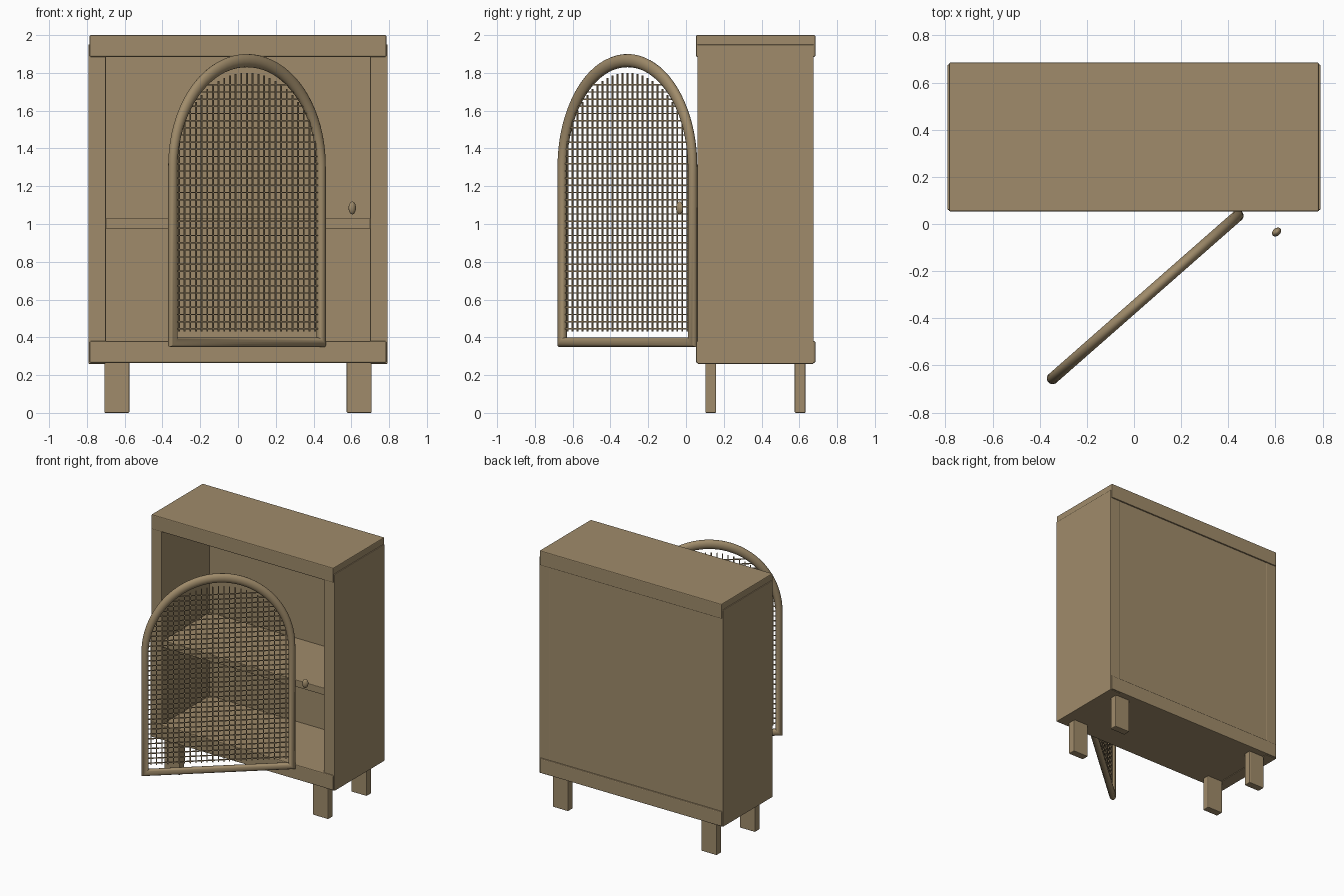
import bpy, bmesh, math
from mathutils import Matrix, Vector

if "Cube" in bpy.data.objects:
    bpy.data.objects.remove(bpy.data.objects["Cube"])

# Single warm wood colour
wood = bpy.data.materials.new("light_brown_wood")
wood.use_nodes = True
COLOR = (0.35, 0.26, 0.145, 1)
wood.diffuse_color = COLOR
bsdf = wood.node_tree.nodes["Principled BSDF"]
bsdf.inputs["Base Color"].default_value = COLOR
bsdf.inputs["Roughness"].default_value = 0.7


def finish(name, bm):
    bmesh.ops.recalc_face_normals(bm, faces=bm.faces)
    mesh = bpy.data.meshes.new(name)
    bm.to_mesh(mesh)
    bm.free()
    obj = bpy.data.objects.new(name, mesh)
    bpy.context.collection.objects.link(obj)
    mesh.materials.append(wood)
    return obj


def add_box(bm, lo, hi):
    lo, hi = Vector(lo), Vector(hi)
    bmesh.ops.create_cube(bm, size=1, matrix=Matrix.Translation((lo + hi) / 2)
                          @ Matrix.Diagonal((*(hi - lo), 1)))


def box(name, lo, hi, bevel=0.006):
    bm = bmesh.new()
    add_box(bm, lo, hi)
    obj = finish(name, bm)
    if bevel:
        mod = obj.modifiers.new("Bevel", 'BEVEL')
        mod.width = bevel
        mod.segments = 2
    return obj


def smooth(obj):
    bpy.ops.object.select_all(action='DESELECT')
    obj.select_set(True)
    bpy.context.view_layer.objects.active = obj
    bpy.ops.object.shade_smooth_by_angle(angle=math.radians(40))


# Cabinet carcass
box("top_slab", (-0.785, 0.053, 1.885), (0.785, 0.685, 2.0))
box("bottom_slab", (-0.785, 0.053, 0.265), (0.785, 0.685, 0.38))
for side, s in (("right", -1), ("left", 1)):
    x0, x1 = sorted((s * 0.70, s * 0.792))
    box(side + "_panel", (x0, 0.06, 0.26), (x1, 0.676, 1.95), 0.004)
box("back_panel", (-0.71, 0.65, 0.37), (0.71, 0.675, 1.89), 0)
box("shelf", (-0.705, 0.075, 0.975), (0.705, 0.655, 1.03), 0.004)

# Legs
for side, s in (("right", -1), ("left", 1)):
    for end, y in (("front", 0.102), ("back", 0.575)):
        x0, x1 = sorted((s * 0.575, s * 0.708))
        box(f"{end}_{side}_leg", (x0, y, 0), (x1, y + 0.058, 0.275))

# Open arched door, modelled in its own plane and then swung round
HALF, BASE, SPRING, RISE, TUBE = 0.5225, 0.374, 1.30, 0.565, 0.025
swing = Matrix.Translation((0.0475, -0.31, 0)) @ Matrix.Rotation(math.radians(41.3), 4, 'Z')

# Tube path: centre point and outward offset, thicker at the crown
path = [(Vector((s * HALF, 0, BASE)), Vector((s, 0, -1)) * TUBE) for s in (-1, 1)]
STEPS = 40
for i in range(STEPS + 1):
    a = math.pi * i / STEPS
    c, s = math.cos(a), math.sin(a)
    normal = Vector((c / HALF, 0, s / RISE)).normalized()
    path.append((Vector((HALF * c, 0, SPRING + RISE * s)), normal * (TUBE + 0.01 * s)))

bm = bmesh.new()
SIDES = 14
rings = []
for centre, out in path:
    angles = [math.tau * k / SIDES for k in range(SIDES)]
    rings.append([bm.verts.new(centre + out * math.cos(t) + Vector((0, TUBE * math.sin(t), 0)))
                  for t in angles])
for i, ring in enumerate(rings):
    after = rings[(i + 1) % len(rings)]
    for k in range(SIDES):
        n = (k + 1) % SIDES
        bm.faces.new((ring[k], ring[n], after[n], after[k]))
door_frame = finish("door_frame", bm)
door_frame.matrix_world = swing
smooth(door_frame)

# Wire mesh clipped to the arch opening
bm = bmesh.new()
PITCH, WIRE = 0.038, 0.0035
for i in range(-12, 13):
    x = i * 0.04
    top = SPRING + 0.50 * math.sqrt(1 - (x / 0.5) ** 2)
    add_box(bm, (x - WIRE, -WIRE, 0.43), (x + WIRE, WIRE, top))
z = 0.445
while z < 1.77:
    rise = max(0, z - SPRING) / 0.53
    w = 0.503 * math.sqrt(1 - rise ** 2)
    add_box(bm, (-w, -WIRE, z - WIRE), (w, WIRE, z + WIRE))
    z += PITCH
finish("door_mesh", bm).matrix_world = swing

# Door knob
bm = bmesh.new()
bmesh.ops.create_uvsphere(bm, u_segments=20, v_segments=12, radius=1,
                          matrix=Matrix.Diagonal((0.022, 0.016, 0.034, 1)))
knob = finish("knob", bm)
knob.matrix_world = Matrix.Translation((0.605, -0.034, 1.085)) @ Matrix.Rotation(math.radians(41.3), 4, 'Z')
smooth(knob)
